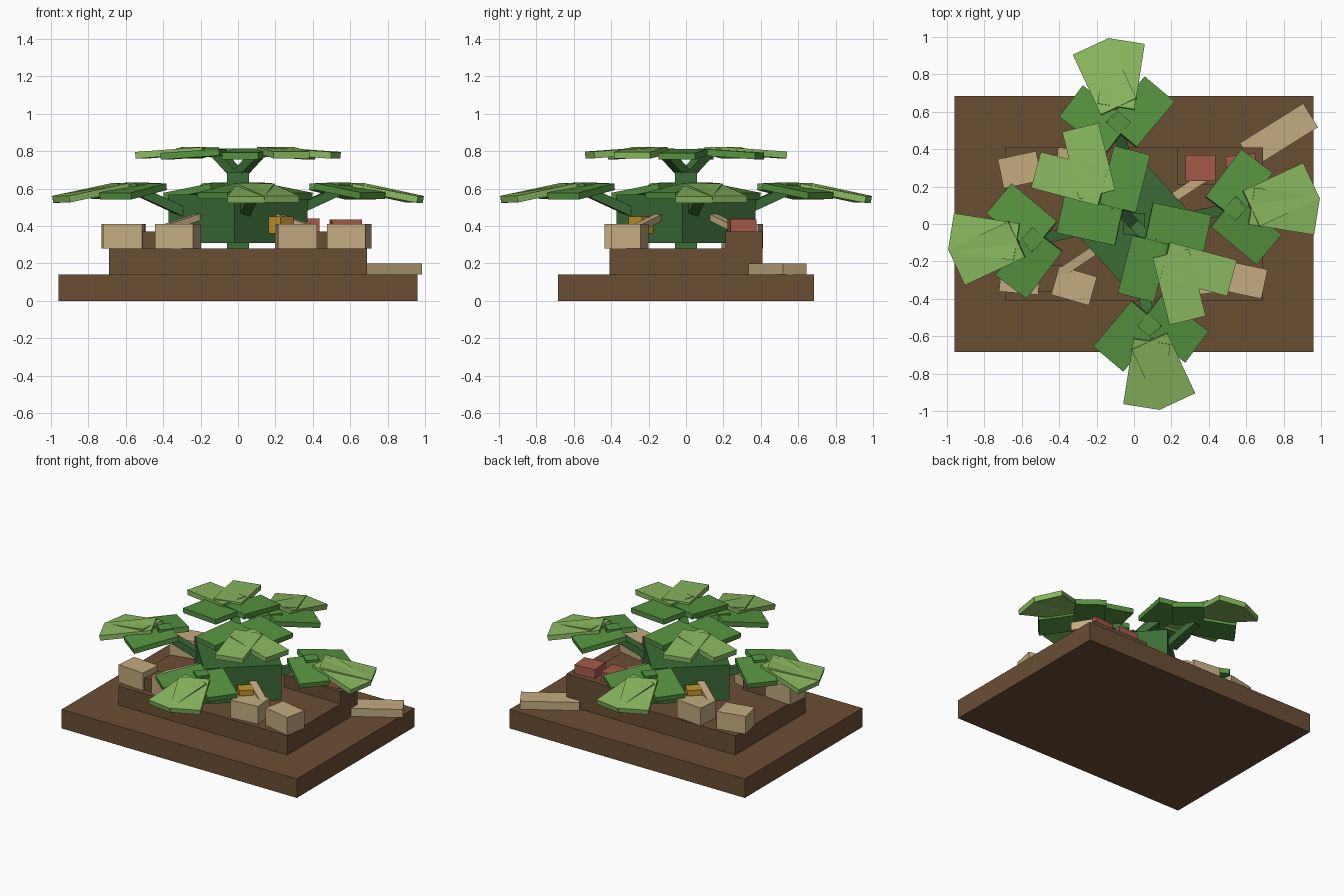
import bpy
from math import radians, cos, sin
from mathutils import Matrix, Vector

cube = bpy.data.objects.get("Cube")
if cube:
    bpy.data.objects.remove(cube, do_unlink=True)


def material(name, hex_code):
    srgb = [int(hex_code[i:i + 2], 16) / 255 for i in (0, 2, 4)]
    col = [((c + 0.055) / 1.055) ** 2.4 for c in srgb] + [1]
    m = bpy.data.materials.new(name)
    m.use_nodes = True
    m.diffuse_color = col
    m.node_tree.nodes["Principled BSDF"].inputs["Base Color"].default_value = col
    return m


soil = material("soil brown", "6B4E34")
dark = material("dark green", "3B6C36")
mid = material("leaf green", "569440")
light = material("light green", "8ABA60")
tan = material("pale wood", "C3AB80")
red = material("brick red", "A65A4A")
gold = material("gold", "C2962B")

SIGNS = [(-0.5, -0.5), (0.5, -0.5), (0.5, 0.5), (-0.5, 0.5)]


def block(name, mat, size, matrix):
    """Box of the given size placed by a matrix."""
    verts = [matrix @ Vector((x * size[0], y * size[1], z * size[2]))
             for z in (-0.5, 0.5) for x, y in SIGNS]
    faces = [(3, 2, 1, 0), (4, 5, 6, 7)]
    faces += [(i, (i + 1) % 4, (i + 1) % 4 + 4, i + 4) for i in range(4)]
    mesh = bpy.data.meshes.new(name)
    mesh.from_pydata(verts, [], faces)
    mesh.materials.append(mat)
    ob = bpy.data.objects.new(name, mesh)
    bpy.context.collection.objects.link(ob)
    return ob


def turn(deg, axis="Z"):
    return Matrix.Rotation(radians(deg), 4, axis)


def standing(name, mat, x, y, z0, z1, w, d, deg=0):
    block(name, mat, (w, d, z1 - z0),
          Matrix.Translation((x, y, (z0 + z1) / 2)) @ turn(deg))


def leaf(name, mat, tip, deg, length, width, top, tilt, spin):
    """Slab running back from its tip, dipping outward."""
    a = radians(deg)
    inner = Vector((tip[0] - length * cos(a), tip[1] - length * sin(a), top))
    m = turn(spin) @ Matrix.Translation(inner) @ turn(deg) @ turn(tilt, "Y")
    block(name, mat, (length, width, 0.036),
          m @ Matrix.Translation((length / 2, 0, -0.018)))


def strut(name, mat, a, b, w, h, spin=0):
    a, b = Vector(a), Vector(b)
    m = Matrix.Translation((a + b) / 2) @ (b - a).to_track_quat("X", "Z").to_matrix().to_4x4()
    block(name, mat, ((b - a).length, w, h), turn(spin) @ m)


# Stepped ground
standing("ground_slab", soil, 0, 0, 0, 0.14, 1.92, 1.37)
standing("upper_step", soil, 0, 0, 0.14, 0.28, 1.38, 0.82)
standing("back_plinth", soil, 0.46, 0.31, 0.28, 0.37, 0.46, 0.2)
standing("front_plinth", soil, -0.46, -0.29, 0.28, 0.37, 0.3, 0.14)

# Plant core
standing("trunk_block", dark, 0, 0, 0.31, 0.57, 0.525, 0.525, 42)
standing("stalk", dark, 0, 0, 0.28, 0.69, 0.12, 0.12)

# Four lower branches
for i in range(4):
    s = i * 90
    strut(f"lower_branch_{i}", dark, (-0.03, 0.28, 0.47), (-0.09, 0.54, 0.59), 0.06, 0.05, s)
    leaf(f"lower_leaf_right_{i}", mid, (0.14, 0.725), 50, 0.32, 0.21, 0.63, 9, s)
    leaf(f"lower_leaf_left_{i}", mid, (-0.34, 0.66), 143, 0.32, 0.21, 0.628, 9, s)
    block(f"leaf_joint_{i}", mid, (0.09, 0.09, 0.05),
          turn(s) @ Matrix.Translation((-0.08, 0.54, 0.608)) @ turn(48))
    leaf(f"lower_tip_left_{i}", light, (-0.235, 0.955), 115, 0.36, 0.21, 0.63, 11, s)
    leaf(f"lower_tip_right_{i}", light, (-0.04, 0.985), 81, 0.36, 0.2, 0.628, 11, s)

# Two crown branches
for i in range(2):
    s = i * 180
    strut(f"crown_branch_{i}", dark, (0, 0, 0.67), (-0.11, 0.11, 0.79), 0.06, 0.05, s)
    leaf(f"crown_leaf_right_{i}", mid, (-0.01, 0.395), 76, 0.32, 0.2, 0.815, 4, s)
    leaf(f"crown_leaf_left_{i}", mid, (-0.395, 0.05), 168, 0.32, 0.2, 0.813, 4, s)
    leaf(f"crown_tip_right_{i}", light, (-0.287, 0.517), 104, 0.37, 0.2, 0.824, 4, s)
    leaf(f"crown_tip_left_{i}", light, (-0.525, 0.29), 165, 0.37, 0.2, 0.822, 4, s)

# Pale crates around the step
crates = [(-0.61, 0.29, 12), (-0.31, 0.32, -6), (-0.61, -0.29, -5),
          (-0.32, -0.33, -16), (0.31, -0.3, 6), (0.595, -0.3, -12)]
for i, (x, y, deg) in enumerate(crates):
    standing(f"crate_{i}", tan, x, y, 0.28, 0.41, 0.21, 0.16, deg)

# Loose plank, red bricks, leaning sticks and gold blocks
standing("plank", tan, 0.775, 0.475, 0.14, 0.2, 0.4, 0.15, 32)
standing("brick_inner", red, 0.355, 0.3, 0.37, 0.44, 0.16, 0.14)
standing("brick_outer", red, 0.575, 0.3, 0.37, 0.435, 0.16, 0.14, 6)
for sx in (-1, 1):
    for sy in (-1, 1):
        strut(f"stick_{sx}_{sy}", tan, (0.39 * sx, 0.26 * sy, 0.39),
              (0.21 * sx, 0.14 * sy, 0.45), 0.05, 0.035)
    standing(f"gold_block_{sx}", gold, 0.23 * sx, -0.24 * sx, 0.36, 0.45, 0.09, 0.1, -45)
